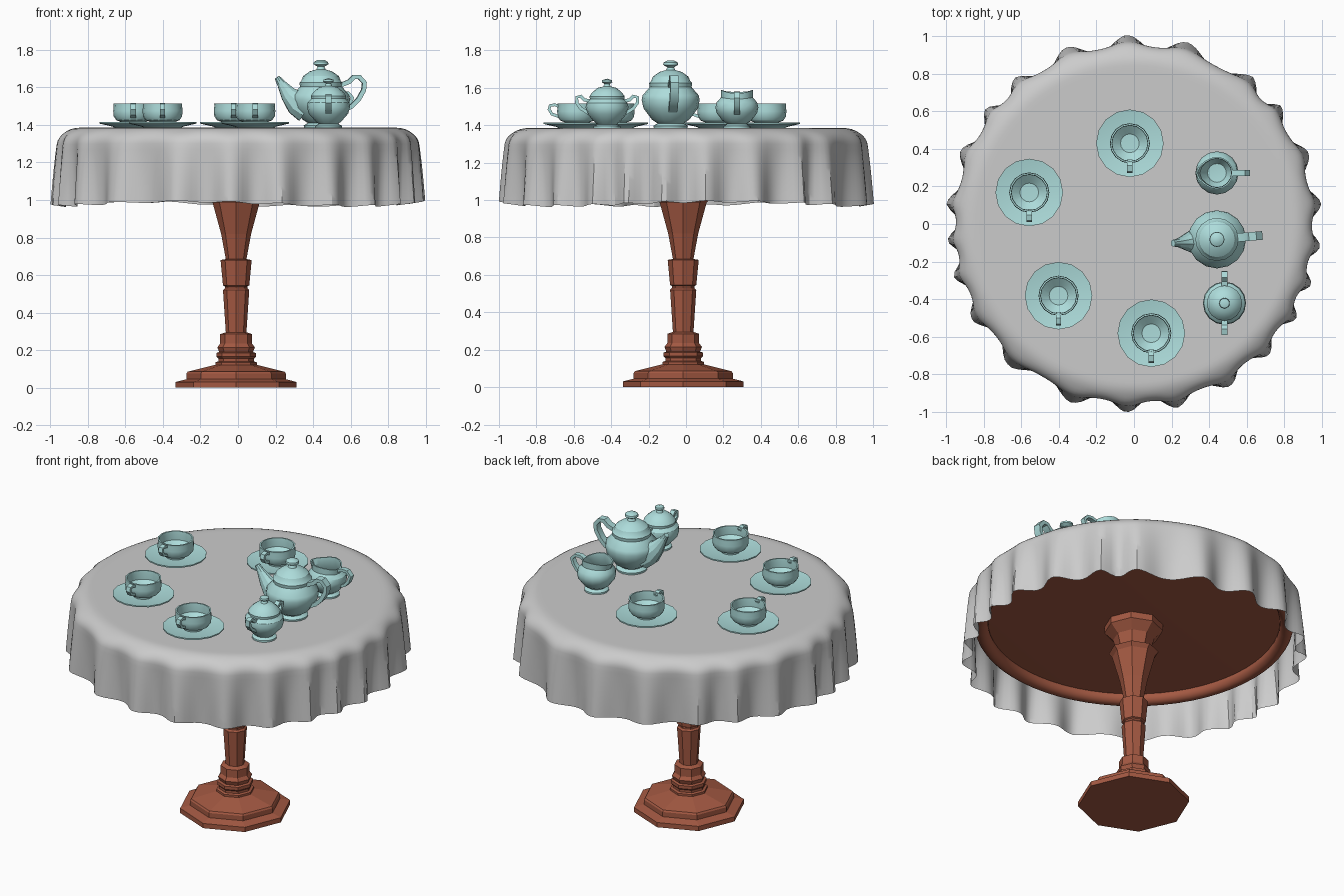
import bpy, bmesh, math
from math import sin, cos, pi, radians
from mathutils import Vector

if "Cube" in bpy.data.objects:
    bpy.data.objects.remove(bpy.data.objects["Cube"])

T = 1.385  # height of the cloth surface


def material(name, rgb):
    m = bpy.data.materials.new(name)
    m.diffuse_color = (*rgb, 1)
    m.use_nodes = True
    m.node_tree.nodes["Principled BSDF"].inputs["Base Color"].default_value = m.diffuse_color
    return m


WOOD = material("wood", (0.37, 0.10, 0.055))
CHINA = material("china", (0.42, 0.72, 0.71))


def finish(bm, name, mat=None, loc=(0, 0, 0), smooth=True):
    bmesh.ops.remove_doubles(bm, verts=bm.verts, dist=1e-5)
    bmesh.ops.recalc_face_normals(bm, faces=bm.faces)
    me = bpy.data.meshes.new(name)
    bm.to_mesh(me)
    bm.free()
    ob = bpy.data.objects.new(name, me)
    bpy.context.collection.objects.link(ob)
    ob.location = loc
    if mat:
        me.materials.append(mat)
    if smooth:
        bpy.ops.object.select_all(action='DESELECT')
        ob.select_set(True)
        bpy.context.view_layer.objects.active = ob
        bpy.ops.object.shade_smooth_by_angle(angle=radians(30))
    return ob


def skin(bm, rings, caps=False):
    vs = [[bm.verts.new(p) for p in r] for r in rings]
    n = len(vs[0])
    for a, b in zip(vs, vs[1:]):
        for i in range(n):
            j = (i + 1) % n
            bm.faces.new((a[i], a[j], b[j], b[i]))
    if caps:
        bm.faces.new(vs[0][::-1])
        bm.faces.new(vs[-1])


def lathe(name, profile, n, loc, mat, smooth=True, deform=None):
    bm = bmesh.new()
    skin(bm, [[Vector((r * cos(2 * pi * i / n), r * sin(2 * pi * i / n), z))
               for i in range(n)] for r, z in profile])
    if deform:
        for v in bm.verts:
            deform(v.co)
    return finish(bm, name, mat, loc, smooth)


def sweep(name, path, n, loc, angle):
    """Tube in a vertical plane; path = (outward, z, half thickness, half width)."""
    bm = bmesh.new()
    rings = []
    d = Vector((cos(angle), sin(angle), 0))
    side = Vector((-sin(angle), cos(angle), 0))
    k = math.sqrt(2) if n == 4 else 1
    pts = [d * p[0] + Vector((0, 0, p[1])) for p in path]
    for i, p in enumerate(path):
        t = (pts[min(i + 1, len(pts) - 1)] - pts[max(i - 1, 0)]).normalized()
        nor = t.cross(side)
        rings.append([pts[i] + nor * (k * p[2] * cos(2 * pi * j / n + pi / n))
                      + side * (k * p[3] * sin(2 * pi * j / n + pi / n)) for j in range(n)])
    skin(bm, rings, True)
    return finish(bm, name, CHINA, loc)


def handle(name, path, t, w, loc, angle):
    return sweep(name, [(u, z, t, w) for u, z in path], 4, loc, angle)


# Octagonal pedestal with corners on the axes
ped = [(0, 0), (.323, 0), (.323, .03), (.265, .045), (.265, .075), (.258, .085), (.11, .122),
       (.11, .135), (.095, .14), (.095, .155), (.105, .165), (.105, .185), (.09, .19), (.10, .215),
       (.085, .235), (.085, .285), (.055, .295), (.07, .52), (.06, .53), (.06, .54), (.07, .545),
       (.083, .68), (.055, .685), (.08, .82), (.125, .985), (.145, 1.01), (.10, 1.03),
       (.12, 1.10), (.17, 1.15), (.17, 1.19), (0, 1.19)]
lathe("pedestal", ped, 8, (-.01, -.015, 0), WOOD, False)

# Round table top with a beaded lower rim
bead = [(.885 + .04 * cos(radians(a)), 1.20 + .04 * sin(radians(a))) for a in range(-200, 20, 20)]
lathe("table_top", [(0, 1.187)] + bead + [(.92, 1.30), (.88, 1.37), (0, 1.375)], 64, (0, 0, 0), WOOD)

# Tablecloth: flat top, rounded edge and irregular hanging folds
peaks = [6, 22, 39, 50, 74, 92, 111, 130, 142, 157, 174, 185, 196, 210, 228, 251, 268, 283,
         301, 316, 330, 341, 353, 366]


def fold(deg):
    if deg < peaks[0]:
        deg += 360
    for a, b in zip(peaks, peaks[1:]):
        if a <= deg <= b:
            return (.5 + .5 * cos(2 * pi * (deg - a) / (b - a))) ** 1.2, min(1.3, (b - a) / 16)
    return 0, 1


def cloth():
    bm = bmesh.new()
    prof = [(0, T), (.4, T), (.75, T), (.82, T)]
    prof += [(.845 + .11 * sin(a * pi / 16), T - .085 + .085 * cos(a * pi / 16)) for a in range(9)]
    prof += [(.955, T - .085 - .0315 * i) for i in range(1, 11)]
    rings = []
    for r, z in prof:
        d = max(0, (T - .02 - z) / .38)
        ring = []
        for i in range(240):
            f, s = fold(i * 1.5)
            a = radians(i * 1.5)
            rr = r + d ** .65 * (-.022 + .07 * f * (.7 + .3 * s))
            zz = z + d * (.012 * sin(3 * a + 1) - .010 * (1 - f))
            ring.append(Vector((rr * cos(a), rr * sin(a), zz)))
        rings.append(ring)
    skin(bm, rings)
    finish(bm, "tablecloth")


cloth()

# Four cups on saucers
saucer = [(0, 0), (.10, 0), (.11, .006), (.18, .022), (.18, .03), (.10, .016), (0, .014)]
cup = [(0, .016), (.058, .016), (.06, .028), (.09, .04), (.104, .06), (.107, .09), (.104, .115),
       (.105, .13), (.096, .13), (.094, .112), (.094, .075), (.05, .04), (0, .038)]
cup_ear = [(.09, .112), (.12, .125), (.145, .12), (.15, .10), (.135, .075), (.095, .06)]
for i, (x, y) in enumerate([(-.022, .43), (-.558, .168), (-.402, -.382), (.092, -.582)]):
    lathe(f"saucer_{i}", saucer, 16, (x, y, T), CHINA)
    lathe(f"cup_{i}", cup, 16, (x, y, T), CHINA)
    handle(f"cup_handle_{i}", cup_ear, .008, .014, (x, y, T), -pi / 2)

# Teapot with lid, spout and handle
loc, turn = (.442, -.082, T), radians(5)
lathe("teapot_body", [(0, 0), (.09, 0), (.092, .012), (.07, .025), (.10, .045), (.145, .105),
                      (.155, .15), (.15, .175), (.115, .215), (.108, .225), (0, .225)], 16, loc, CHINA)
lathe("teapot_lid", [(0, .22), (.112, .22), (.115, .24), (.105, .25), (.095, .275), (.06, .30),
                     (.025, .31), (.018, .325), (.04, .338), (.038, .35), (.02, .36), (0, .362)],
      16, loc, CHINA)
sweep("teapot_spout", [(.08, .11, .085, .085), (.13, .135, .07, .065), (.175, .18, .045, .038),
                       (.212, .235, .024, .022), (.235, .268, .015, .018)], 10, loc, pi + turn)
handle("teapot_handle", [(.10, .225), (.15, .245), (.175, .27), (.205, .27), (.232, .24),
                         (.228, .20), (.20, .15), (.165, .115), (.125, .095)], .012, .023, loc, turn)

# Sugar bowl with lid and two handles
loc = (.482, -.422, T)
lathe("sugar_bowl", [(0, 0), (.072, 0), (.072, .01), (.052, .02), (.07, .035), (.105, .075),
                     (.115, .11), (.11, .135), (.085, .16), (0, .16)], 16, loc, CHINA)
lathe("sugar_lid", [(0, .155), (.092, .155), (.094, .17), (.08, .19), (.05, .215), (.02, .222),
                    (.014, .235), (.028, .245), (.026, .256), (0, .264)], 16, loc, CHINA)
for s, tag in ((1, "back"), (-1, "front")):
    handle(f"sugar_handle_{tag}", [(.09, .145), (.12, .15), (.14, .17), (.162, .165), (.162, .135),
                                   (.14, .105), (.10, .08)], .009, .015, loc, s * pi / 2)


# Cream jug with raised sides and a drawn-out lip
def lip(co):
    w = max(0, (co.z - .125) / .055)
    if w:
        c = co.x / max(1e-6, math.hypot(co.x, co.y))
        pull = max(0, -c) ** 4
        co.z += w * (.016 * (1 - c * c) + .008 * pull)
        co.x -= w * .025 * pull


loc = (.442, .272, T)
lathe("cream_jug", [(0, 0), (.072, 0), (.072, .01), (.052, .022), (.078, .04), (.108, .08),
                    (.115, .11), (.108, .135), (.085, .155), (.086, .185), (.078, .185),
                    (.076, .155), (.095, .115), (.05, .04), (0, .035)], 16, loc, CHINA, deform=lip)
handle("cream_jug_handle", [(.08, .175), (.11, .187), (.145, .185), (.168, .16), (.155, .125),
                            (.13, .095), (.095, .08)], .009, .016, loc, 0)
